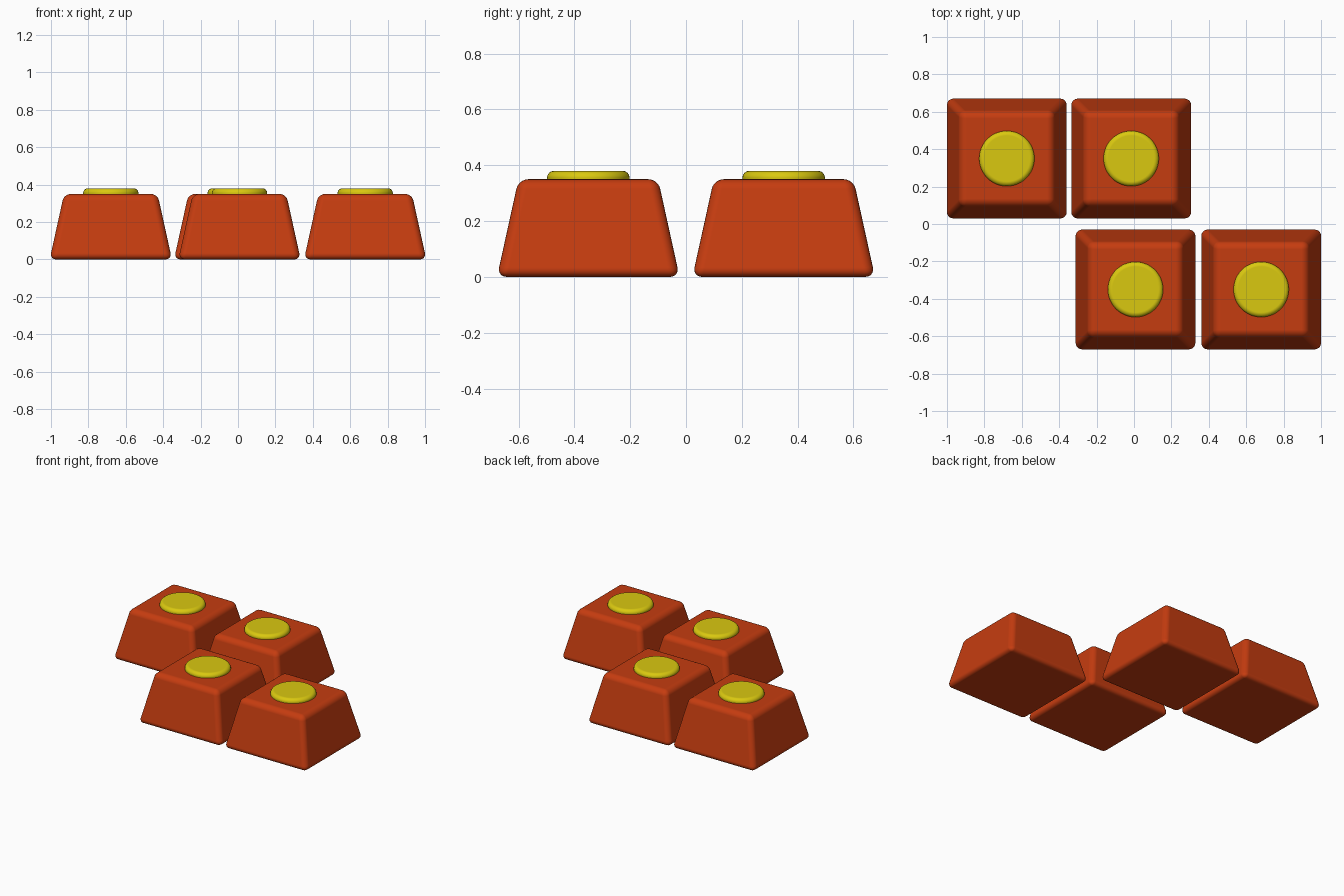
import bpy, bmesh

if "Cube" in bpy.data.objects:
    bpy.data.objects.remove(bpy.data.objects["Cube"])


def material(name, color):
    m = bpy.data.materials.new(name)
    m.diffuse_color = color
    m.use_nodes = True
    m.node_tree.nodes["Principled BSDF"].inputs["Base Color"].default_value = m.diffuse_color
    return m


RED = material("red_plastic", (0.56, 0.045, 0.005, 1))
YELLOW = material("yellow_plastic", (0.70, 0.58, 0.005, 1))


def finish(name, bm, loc, mat, bevel, segments):
    me = bpy.data.meshes.new(name)
    bm.to_mesh(me)
    bm.free()
    me.materials.append(mat)
    ob = bpy.data.objects.new(name, me)
    bpy.context.collection.objects.link(ob)
    ob.location = loc
    for p in me.polygons:
        p.use_smooth = True
    mod = ob.modifiers.new("rounded_edges", 'BEVEL')
    mod.width = bevel
    mod.segments = segments
    mod.limit_method = 'ANGLE'
    mod.harden_normals = True
    return ob


# Tapered block with rounded edges
def keycap(name, x, y, base=0.327, top=0.25, height=0.35):
    bm = bmesh.new()
    bmesh.ops.create_cube(bm, size=2)
    for v in bm.verts:
        half = top if v.co.z > 0 else base
        v.co = (v.co.x * half, v.co.y * half, height if v.co.z > 0 else 0)
    finish(name, bm, (x, y, 0), RED, 0.035, 5)


# Low round button set into the top of the block
def button(name, x, y):
    bm = bmesh.new()
    bmesh.ops.create_cone(bm, cap_ends=True, segments=48,
                          radius1=0.148, radius2=0.148, depth=0.08)
    finish(name, bm, (x, y, 0.34), YELLOW, 0.025, 4)


# Two staggered rows of two
for label, x, y in (("back_left", -0.68, 0.35), ("back_right", -0.015, 0.35),
                    ("front_left", 0.008, -0.35), ("front_right", 0.68, -0.35)):
    keycap(label + "_keycap", x, y)
    button(label + "_button", x, y)
